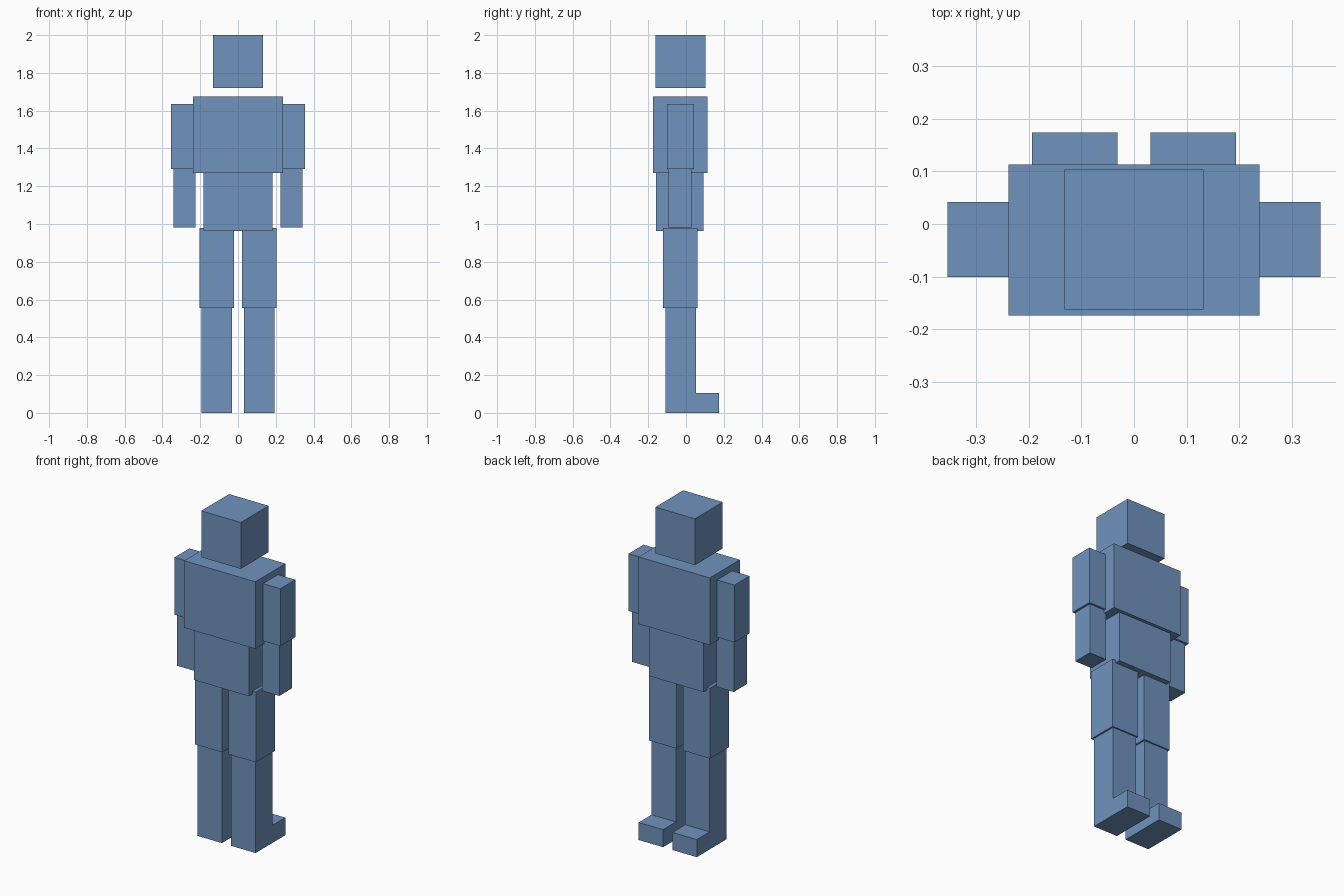
import bpy
import bmesh

if "Cube" in bpy.data.objects:
    bpy.data.objects.remove(bpy.data.objects["Cube"])

blue = bpy.data.materials.new("steel_blue")
blue.diffuse_color = (0.16, 0.29, 0.51, 1.0)
blue.use_nodes = True
blue.node_tree.nodes["Principled BSDF"].inputs["Base Color"].default_value = blue.diffuse_color


def prism(name, x0, x1, profile):
    """Extrude a (y, z) outline from x0 to x1."""
    bm = bmesh.new()
    face = bm.faces.new([bm.verts.new((x0, y, z)) for y, z in profile])
    ext = bmesh.ops.extrude_face_region(bm, geom=[face])
    for v in ext["geom"]:
        if isinstance(v, bmesh.types.BMVert):
            v.co.x = x1
    bmesh.ops.recalc_face_normals(bm, faces=bm.faces[:])
    mesh = bpy.data.meshes.new(name)
    bm.to_mesh(mesh)
    bm.free()
    mesh.materials.append(blue)
    obj = bpy.data.objects.new(name, mesh)
    bpy.context.collection.objects.link(obj)
    return obj


def box(name, x, y, z):
    (y0, y1), (z0, z1) = y, z
    return prism(name, x[0], x[1], [(y0, z0), (y1, z0), (y1, z1), (y0, z1)])


# Head and body
box("head", (-0.132, 0.132), (-0.162, 0.103), (1.72, 2.0))
box("chest", (-0.238, 0.238), (-0.174, 0.113), (1.27, 1.675))
box("abdomen", (-0.183, 0.183), (-0.158, 0.093), (0.963, 1.27))

# Limbs, one set per side
for side, s in (("left", -1), ("right", 1)):
    def span(a, b):
        return tuple(sorted((s * a, s * b)))

    box(side + "_upper_arm", span(0.211, 0.354), (-0.101, 0.042), (1.29, 1.636))
    box(side + "_forearm", span(0.224, 0.341), (-0.093, 0.030), (0.982, 1.29))
    box(side + "_thigh", span(0.021, 0.204), (-0.121, 0.061), (0.555, 0.98))

    # Lower leg and foot share one L-shaped outline
    prism(side + "_lower_leg", *span(0.031, 0.194),
          [(-0.109, 0), (0.174, 0), (0.174, 0.106),
           (0.052, 0.106), (0.052, 0.555), (-0.109, 0.555)])
